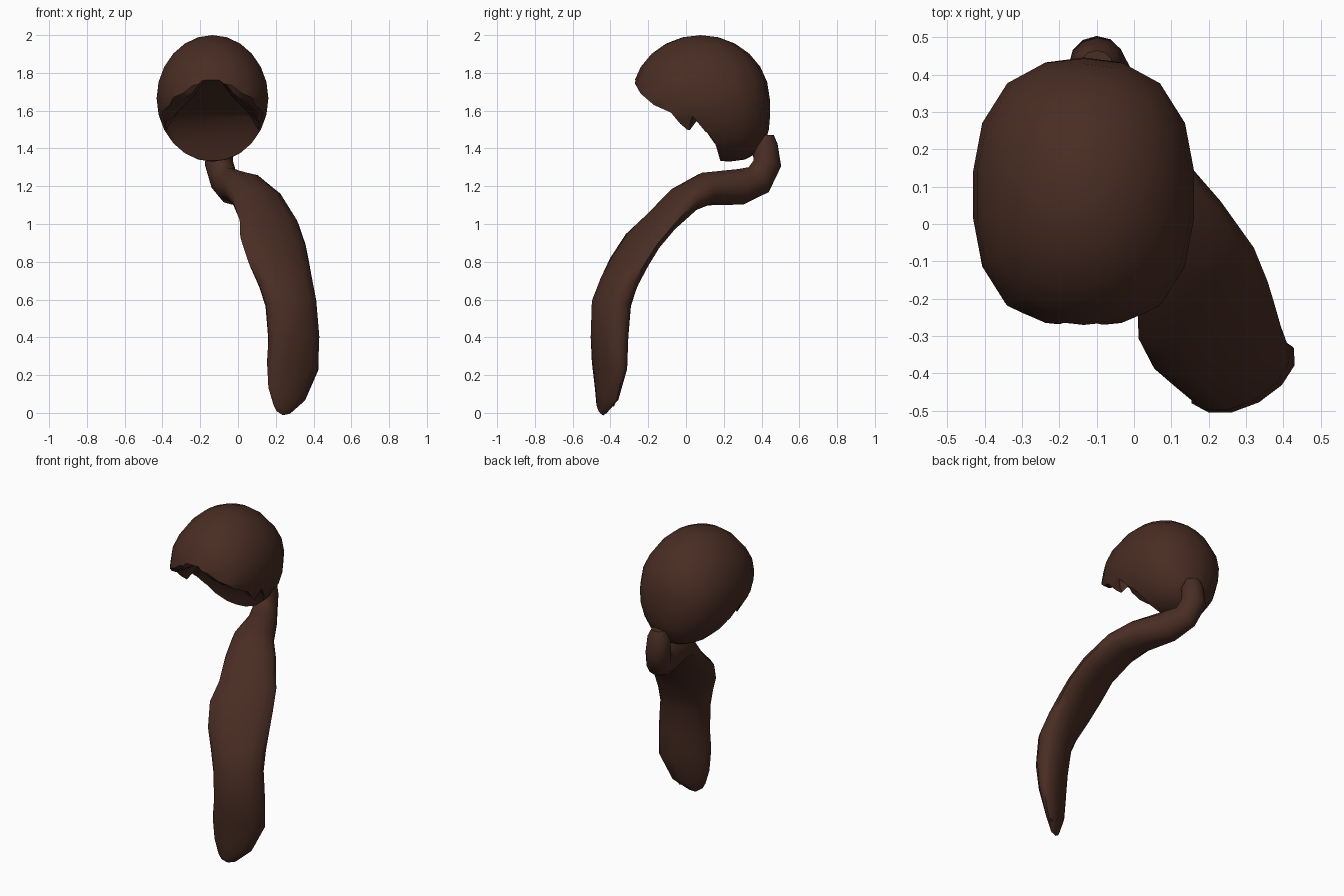
import bpy, bmesh, math
from mathutils import Vector

old = bpy.data.objects.get("Cube")
if old:
    bpy.data.objects.remove(old)

brown = bpy.data.materials.new("dark_brown_hair")
brown.use_nodes = True
colour = (0.066, 0.026, 0.017, 1)
brown.diffuse_color = colour
bsdf = brown.node_tree.nodes["Principled BSDF"]
bsdf.inputs["Base Color"].default_value = colour
bsdf.inputs["Roughness"].default_value = 0.8


def make_object(name, bm):
    bmesh.ops.recalc_face_normals(bm, faces=bm.faces)
    mesh = bpy.data.meshes.new(name)
    bm.to_mesh(mesh)
    bm.free()
    mesh.materials.append(brown)
    obj = bpy.data.objects.new(name, mesh)
    bpy.context.collection.objects.link(obj)
    return obj


def activate(obj):
    bpy.ops.object.select_all(action='DESELECT')
    obj.select_set(True)
    bpy.context.view_layer.objects.active = obj


def smooth(obj, degrees):
    activate(obj)
    bpy.ops.object.shade_smooth_by_angle(angle=math.radians(degrees))


def skin(name, rings):
    """Join equal rings of points into a closed solid."""
    bm = bmesh.new()
    loops = [[bm.verts.new(p) for p in ring] for ring in rings]
    for low, high in zip(loops, loops[1:]):
        for k in range(len(low)):
            n = (k + 1) % len(low)
            bm.faces.new((low[k], low[n], high[n], high[k]))
    bm.faces.new(loops[0])
    bm.faces.new(loops[-1])
    return make_object(name, bm)


# Hair cap: rounded, slightly boxy in plan, lower part leaning back to the nape
MID = -0.135
bm = bmesh.new()
bmesh.ops.create_uvsphere(bm, u_segments=18, v_segments=12, radius=1)
for v in bm.verts:
    x, y, z = v.co
    fuller = 1 + 0.28 * x * x * y * y
    height = 1.665 + 0.335 * z
    lean = 1.1 * max(0, 1.7 - height) ** 2
    v.co = (MID + 0.298 * x * fuller, 0.077 + lean + 0.365 * y * fuller, height)
cap = make_object("hair_cap", bm)

# Underside: side hairline (y, z), its half width, raised middle (y, z), its half width
underside = [
    ((-0.6, 1.77), 0.05, (-0.6, 1.77), 0.03),
    ((-0.285, 1.77), 0.05, (-0.285, 1.77), 0.03),
    ((-0.24, 1.69), 0.11, (-0.21, 1.735), 0.06),
    ((-0.17, 1.63), 0.19, (-0.12, 1.68), 0.10),
    ((-0.08, 1.59), 0.23, (-0.02, 1.63), 0.15),
    ((-0.03, 1.53), 0.25, (0.03, 1.60), 0.18),
    ((0.0, 1.47), 0.26, (0.055, 1.585), 0.19),
    ((0.035, 1.57), 0.26, (0.075, 1.57), 0.20),
    ((0.11, 1.48), 0.25, (0.13, 1.49), 0.21),
    ((0.15, 1.40), 0.25, (0.16, 1.41), 0.20),
    ((0.18, 1.34), 0.22, (0.18, 1.34), 0.18),
    ((0.20, 1.10), 0.22, (0.20, 1.10), 0.18),
    ((-0.6, 1.10), 0.22, (-0.6, 1.10), 0.18),
]


def column(sign, kind):
    if kind == "outside":
        return [(MID + sign * 0.7, *rim) for rim, _, _, _ in underside]
    if kind == "rim":
        return [(MID + sign * w, *rim) for rim, w, _, _ in underside]
    return [(MID + sign * w, *middle) for _, _, middle, w in underside]


kinds = ["outside", "rim", "middle"]
cutter = skin("hairline_cutter", [column(-1, k) for k in kinds]
              + [column(1, k) for k in reversed(kinds)])
cutter.hide_render = True
mod = cap.modifiers.new("hairline", 'BOOLEAN')
mod.operation = 'DIFFERENCE'
mod.solver = 'EXACT'
mod.object = cutter
activate(cap)
bpy.ops.object.modifier_apply(modifier=mod.name)
bpy.data.objects.remove(cutter)
smooth(cap, 35)


def lock(name, stations, sides=12):
    """Hair lock from elliptical sections: centre, half width, half thickness, turn."""
    centres = [Vector(s[0]) for s in stations]
    rings = []
    for i, (_, width, thick, turn) in enumerate(stations):
        along = (centres[min(i + 1, len(centres) - 1)] - centres[max(i - 1, 0)]).normalized()
        across = Vector((math.cos(turn), math.sin(turn), 0))
        across = (across - along * across.dot(along)).normalized()
        normal = along.cross(across)
        angles = [math.tau * k / sides for k in range(sides)]
        rings.append([centres[i] + across * width * math.cos(a)
                      + normal * thick * math.sin(a) for a in angles])
    obj = skin(name, rings)
    smooth(obj, 60)


# Ponytail: round at the tie, flattening into a broad hanging lock
lock("ponytail", [
    ((-0.10, 0.42, 1.47), 0.045, 0.045, 0),
    ((-0.10, 0.42, 1.42), 0.07, 0.065, 0),
    ((-0.10, 0.43, 1.32), 0.075, 0.075, 0),
    ((-0.075, 0.385, 1.235), 0.075, 0.085, 0.15),
    ((-0.03, 0.29, 1.197), 0.09, 0.095, 0.35),
    ((0.04, 0.10, 1.185), 0.125, 0.088, 0.5),
    ((0.10, -0.01, 1.13), 0.15, 0.075, 0.5),
    ((0.165, -0.135, 1.01), 0.172, 0.062, 0.5),
    ((0.185, -0.23, 0.91), 0.19, 0.064, 0.5),
    ((0.215, -0.30, 0.80), 0.183, 0.07, 0.5),
    ((0.252, -0.355, 0.69), 0.163, 0.08, 0.5),
    ((0.28, -0.395, 0.58), 0.15, 0.09, 0.5),
    ((0.295, -0.405, 0.40), 0.152, 0.083, 0.5),
    ((0.29, -0.405, 0.25), 0.157, 0.065, 0.5),
    ((0.258, -0.42, 0.10), 0.115, 0.04, 0.5),
    ((0.232, -0.447, 0.02), 0.055, 0.018, 0.5),
    ((0.22, -0.45, 0.0), 0.025, 0.006, 0.5),
])

# Small stray point beside the ponytail end
lock("stray_tip", [
    ((0.335, -0.385, 0.15), 0.05, 0.03, 0.5),
    ((0.325, -0.385, 0.09), 0.035, 0.018, 0.5),
    ((0.31, -0.385, 0.035), 0.005, 0.004, 0.5),
], 6)
